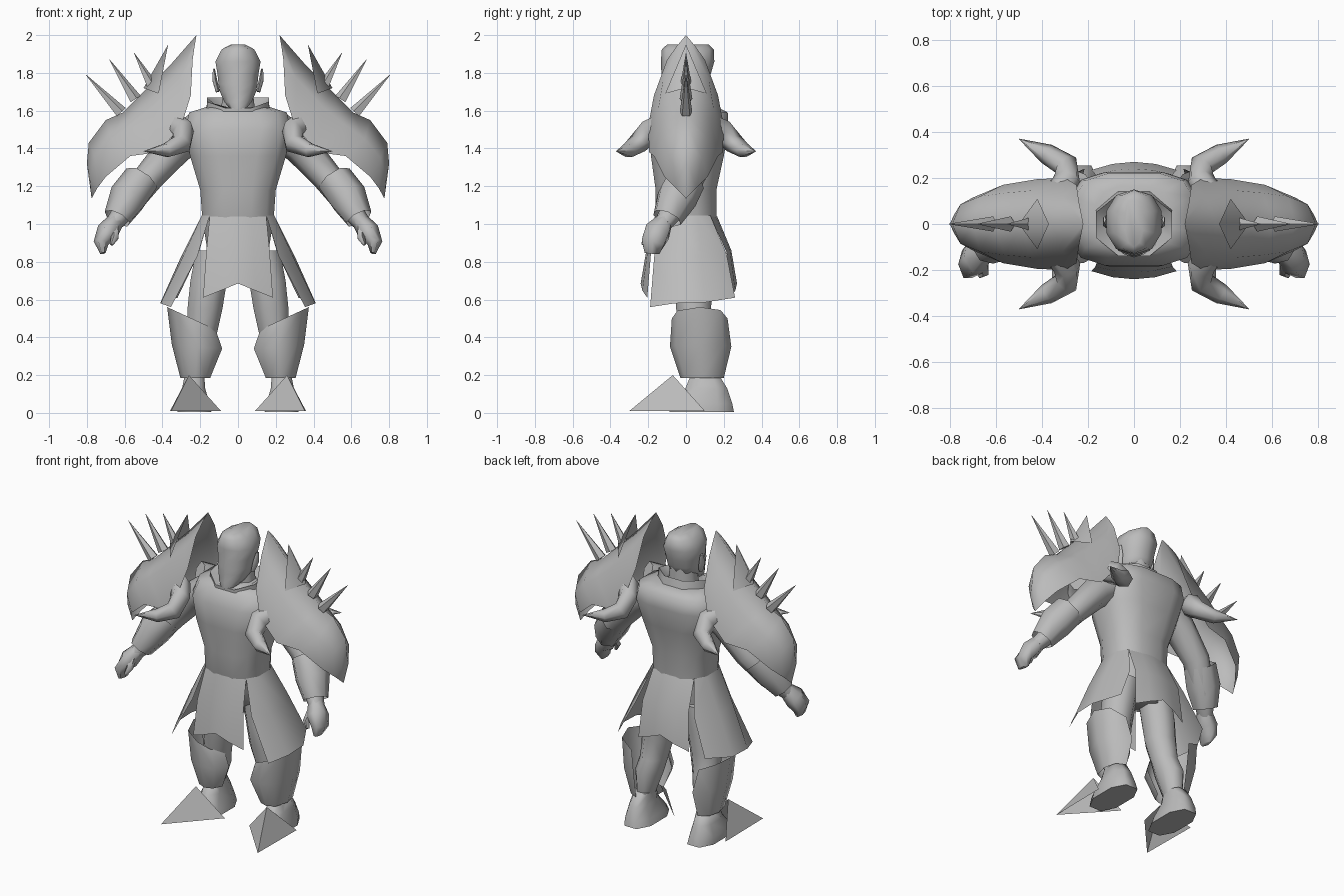
import bpy, math
from mathutils import Vector

grey = bpy.data.materials.new("plain_grey")
grey.diffuse_color = (0.5, 0.5, 0.5, 1)


def make(name, verts, faces, mirror="", angle=70):
    """Mesh object, mirrored over the named axes and smoothed up to an angle."""
    me = bpy.data.meshes.new(name)
    me.from_pydata([tuple(v) for v in verts], [], faces)
    me.materials.append(grey)
    ob = bpy.data.objects.new(name, me)
    bpy.context.collection.objects.link(ob)
    bpy.ops.object.select_all(action='DESELECT')
    ob.select_set(True)
    bpy.context.view_layer.objects.active = ob
    bpy.ops.object.mode_set(mode='EDIT')
    bpy.ops.mesh.select_all(action='SELECT')
    bpy.ops.mesh.remove_doubles(threshold=0.0005)
    bpy.ops.mesh.normals_make_consistent(inside=False)
    bpy.ops.object.mode_set(mode='OBJECT')
    bpy.ops.object.shade_smooth_by_angle(angle=math.radians(angle))
    if mirror:
        m = ob.modifiers.new("mirror", 'MIRROR')
        m.use_axis = ["X" in mirror, "Y" in mirror, False]
        m.merge_threshold = 0.0005
    return ob


def skin(name, rings, closed=True, caps=True, mirror="", angle=70):
    """Join equal-length rows of points with quads."""
    n = len(rings[0])
    faces = []
    for r in range(len(rings) - 1):
        for i in range(n if closed else n - 1):
            j = (i + 1) % n
            faces.append((r * n + i, r * n + j, (r + 1) * n + j, (r + 1) * n + i))
    if closed and caps:
        faces += [tuple(range(n)), tuple(range((len(rings) - 1) * n, len(rings) * n))]
    return make(name, [p for r in rings for p in r], faces, mirror, angle)


def oval(z, cx, rx, front, back, angles, power=1.0, tilt=0.0, dip=0.0):
    """Level row of points at angles in degrees; tilt lifts the outer side, dip lowers the front."""
    pts = []
    for a in angles:
        a = math.radians(a)
        c, s = (math.copysign(abs(f) ** power, f) for f in (math.cos(a), math.sin(a)))
        pts.append((cx + rx * c, (front + back) / 2 + (back - front) / 2 * s,
                    z + tilt * c + dip * min(s, 0)))
    return pts


def ring(z, cx, rx, front, back, n=10, power=1.0, tilt=0.0, dip=0.0):
    return oval(z, cx, rx, front, back, [360 * (i + 0.5) / n for i in range(n)], power, tilt, dip)


def tube(name, path, n=6, mirror="", caps=True, angle=70, ref=(0, 1, 0)):
    """Round section along a path of (x, y, z, radius across, radius deep)."""
    rings = []
    pts = [Vector(p[:3]) for p in path]
    for k, p in enumerate(path):
        t = (pts[min(k + 1, len(pts) - 1)] - pts[max(k - 1, 0)]).normalized()
        u = t.cross(Vector(ref)).normalized()
        v = u.cross(t)
        rings.append([pts[k] + u * p[3] * math.cos(2 * math.pi * i / n)
                      + v * p[4] * math.sin(2 * math.pi * i / n) for i in range(n)])
    return skin(name, rings, caps=caps, mirror=mirror, angle=angle)


# torso and hips
skin("torso", [ring(z, 0, w, f, b, 12, p) for z, w, f, b, p in [
    (0.76, 0.13, -0.04, 0.14, 0.75), (0.88, 0.17, -0.1, 0.14, 0.75), (1.04, 0.195, -0.165, 0.165, 0.75),
    (1.18, 0.205, -0.165, 0.165, 0.75), (1.36, 0.26, -0.19, 0.205, 0.7), (1.5, 0.285, -0.185, 0.23, 0.6),
    (1.59, 0.265, -0.14, 0.225, 0.65), (1.62, 0.17, -0.11, 0.17, 0.75)]])

# collar and neck
skin("collar", [ring(z, 0, w, f, b, 8, 1, 0, d) for z, w, f, b, d in [
    (1.595, 0.18, -0.15, 0.16, 0), (1.67, 0.178, -0.15, 0.14, 0.06),
    (1.615, 0.11, -0.09, 0.11, 0)]], caps=False)
skin("neck", [ring(z, 0, w, -0.06, 0.11, 8) for z, w in ((1.58, 0.1), (1.75, 0.08))])

# head
skin("head", [ring(z, 0, w, f, b, 10, 0.9) for z, w, f, b in [
    (1.61, 0.045, -0.145, -0.05), (1.645, 0.075, -0.145, 0.02), (1.70, 0.1, -0.137, 0.1),
    (1.74, 0.108, -0.14, 0.12), (1.79, 0.113, -0.13, 0.13), (1.86, 0.125, -0.133, 0.15),
    (1.925, 0.09, -0.128, 0.147), (1.95, 0.04, -0.1, 0.12)]])
tube("ear", [(0.108, 0.0, 1.70, 0.012, 0.015), (0.124, 0.01, 1.76, 0.014, 0.03),
             (0.128, 0.02, 1.82, 0.006, 0.015)], 5, "X")

# front and back tabard panels, hanging from the waist line
for name, s in (("front_tabard", -1), ("back_tabard", 1)):
    rows = []
    for z, w, y, curve, lift in [(1.04, 0.15, 0.129, 0.036, 0), (0.85, 0.168, 0.185, 0.025, 0.01),
                                 (0.61, 0.185, 0.205, 0.035, 0.075)]:
        y += 0.03 if s > 0 and z < 1 else 0
        rows.append([(x * w, s * (y + curve * (1 - x * x)), z + lift * (1 - abs(x)))
                     for x in (-1, -0.5, 0, 0.5, 1)])
    skin(name, rows, closed=False)

# flared side skirts
skin("side_skirt", [
    [(0.15, -0.129, 1.045), (0.192, -0.062, 1.045), (0.192, 0.062, 1.045), (0.15, 0.129, 1.045)],
    [(0.215, -0.168, 0.83), (0.29, -0.08, 0.83), (0.3, 0.08, 0.83), (0.21, 0.215, 0.84)],
    [(0.355, -0.19, 0.56), (0.41, -0.06, 0.58), (0.41, 0.1, 0.585), (0.32, 0.26, 0.61)]],
    closed=False, mirror="X")

# legs
skin("leg", [ring(z, x, w, f, b, 8) for z, x, w, f, b in [
    (0.86, 0.12, 0.11, -0.06, 0.15), (0.7, 0.155, 0.105, -0.07, 0.15),
    (0.55, 0.175, 0.1, -0.06, 0.14), (0.42, 0.19, 0.085, -0.03, 0.15),
    (0.33, 0.21, 0.085, -0.02, 0.18), (0.15, 0.235, 0.05, 0.03, 0.15)]], mirror="X")

# shin guards wrap front and outside, open at the inner back
arc = [-165, -125, -90, -50, 0, 45, 90]
skin("shin_guard", [oval(z, x, w, f, b, arc, 0.85, t) for z, x, w, f, b, t in [
    (0.185, 0.225, 0.08, -0.03, 0.2, 0), (0.35, 0.215, 0.135, -0.085, 0.24, 0.01),
    (0.5, 0.245, 0.13, -0.075, 0.22, 0.06)]], closed=False, mirror="X")

# shoes and pointed toe plates
skin("shoe", [ring(z, x, w, f, b, 8, 0.8) for z, x, w, f, b in [
    (0.005, 0.23, 0.095, -0.1, 0.265), (0.05, 0.235, 0.09, -0.08, 0.255),
    (0.13, 0.235, 0.065, -0.01, 0.225), (0.2, 0.23, 0.055, 0.02, 0.18)]], mirror="X")
make("toe_plate", [(0.355, -0.3, 0.01), (0.36, 0.1, 0.01), (0.09, -0.01, 0.01), (0.26, -0.07, 0.2)],
     [(0, 1, 3), (0, 3, 2)], "X", 10)

# arms, forearm guards and fists
tube("arm", [(0.2, 0.02, 1.5, 0.1, 0.12), (0.33, 0.03, 1.41, 0.095, 0.1),
             (0.47, 0.02, 1.25, 0.08, 0.085), (0.58, -0.05, 1.1, 0.065, 0.075),
             (0.66, -0.12, 1.0, 0.045, 0.05)], 8, "X")
tube("forearm_guard", [(0.51, 0.0, 1.235, 0.1, 0.105), (0.58, -0.05, 1.14, 0.105, 0.11),
                       (0.64, -0.1, 1.03, 0.075, 0.08)], 7, "X", caps=False)
tube("fist", [(0.645, -0.11, 1.02, 0.045, 0.045), (0.69, -0.15, 0.96, 0.06, 0.075),
              (0.725, -0.175, 0.9, 0.04, 0.07), (0.715, -0.18, 0.845, 0.015, 0.045)], 6, "X")
tube("thumb", [(0.655, -0.17, 0.98, 0.025, 0.025), (0.65, -0.21, 0.93, 0.022, 0.022),
               (0.67, -0.225, 0.89, 0.01, 0.012)], 5, "X")

# shoulder shells: rows run from the ridge over the cheek to the rim
skin("shoulder_shell", [
    [(0.22, 0, 2.0), (0.23, 0.05, 1.94), (0.24, 0.1, 1.87)],
    [(0.36, 0, 1.84), (0.31, 0.12, 1.77), (0.25, 0.17, 1.68)],
    [(0.49, 0, 1.71), (0.45, 0.145, 1.62), (0.3, 0.2, 1.52)],
    [(0.61, 0, 1.59), (0.56, 0.135, 1.53), (0.42, 0.195, 1.38)],
    [(0.70, 0, 1.55), (0.67, 0.12, 1.45), (0.57, 0.17, 1.36)],
    [(0.79, 0, 1.43), (0.755, 0.085, 1.35), (0.70, 0.115, 1.25)],
    [(0.80, 0, 1.32), (0.785, 0.035, 1.25), (0.745, 0.055, 1.19)],
    [(0.775, 0, 1.135), (0.775, 0, 1.135), (0.775, 0, 1.135)]],
    closed=False, mirror="XY", angle=80)

# spikes and the raised plate along the shoulder ridge
for k, (bx, bz, tx, tz, r) in enumerate([(0.62, 1.59, 0.805, 1.79, 0.035), (0.545, 1.66, 0.68, 1.87, 0.035),
                                         (0.46, 1.74, 0.55, 1.905, 0.03)]):
    tube(f"shoulder_spike_{k + 1}", [(bx, 0, bz, r, r), (tx, 0, tz, 0.001, 0.001)], 5, "X")
make("ridge_plate", [(0.37, 0, 1.95), (0.42, 0.11, 1.69), (0.42, -0.11, 1.69), (0.5, 0, 1.72)],
     [(0, 1, 3), (0, 3, 2)], "X", 80)

# curved horns under the shells, front and back
tube("horn", [(0.35, 0.1, 1.53, 0.06, 0.07), (0.29, 0.19, 1.49, 0.06, 0.07),
              (0.295, 0.255, 1.425, 0.055, 0.055), (0.38, 0.305, 1.39, 0.045, 0.04),
              (0.5, 0.37, 1.385, 0.001, 0.001)], 6, "XY", ref=(0, 0, 1))
